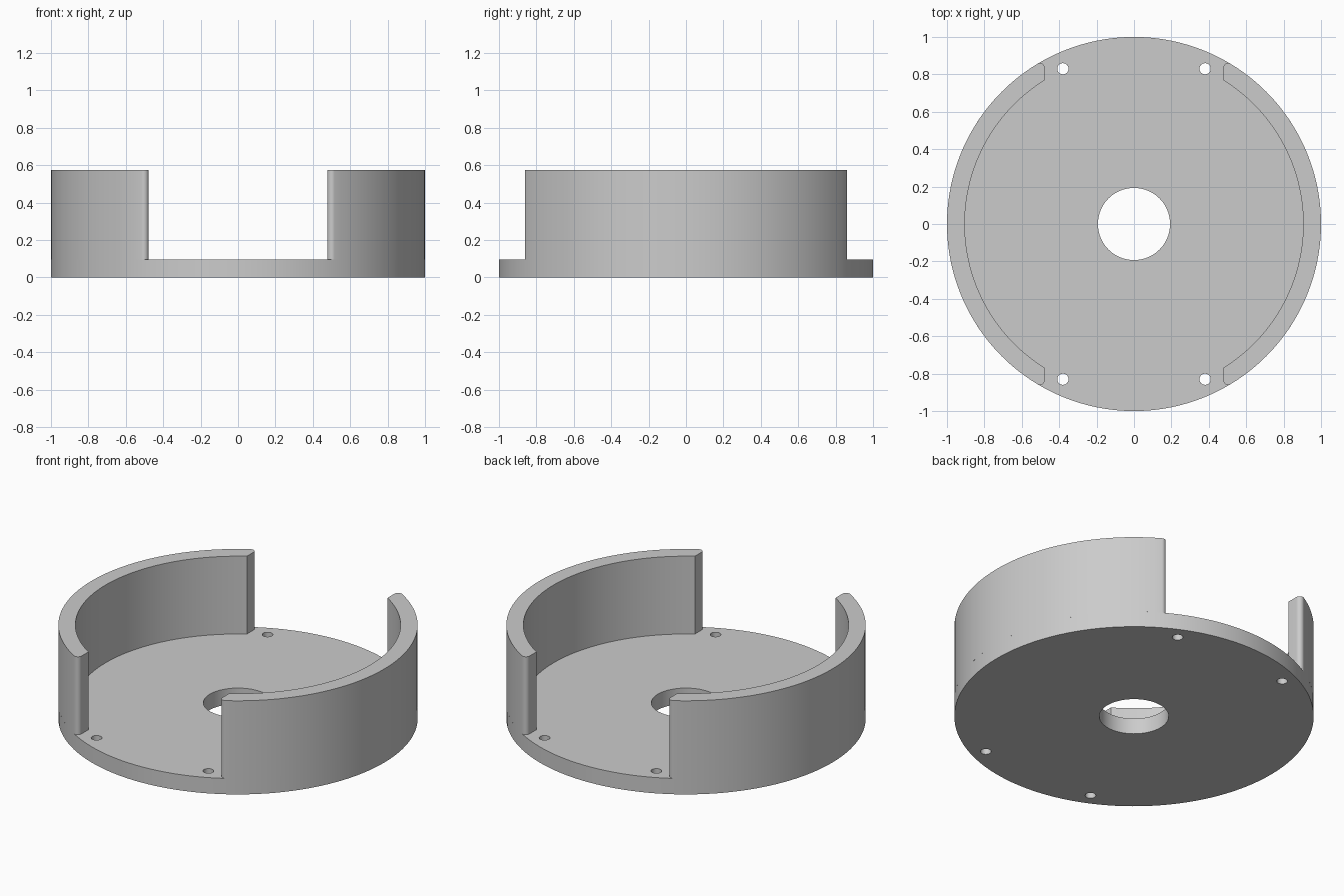
import bpy
import bmesh
from math import sin, cos, pi, sqrt, atan2, acos, radians

PLATE_TOP, WALL_TOP = 0.097, 0.575
OUTER, INNER = 1.0, 0.905
GAP, FILLET = 0.478, 0.025      # half width of the opening, rounding of the wall ends

cube = bpy.data.objects.get("Cube")
if cube:
    bpy.data.objects.remove(cube, do_unlink=True)

grey = bpy.data.materials.new("light grey plastic")
grey.use_nodes = True
colour = (0.6, 0.6, 0.6, 1)
grey.diffuse_color = colour
grey.node_tree.nodes["Principled BSDF"].inputs["Base Color"].default_value = colour


def arc(radius, start, end, steps, cx=0, cy=0):
    angles = [start + (end - start) * i / steps for i in range(steps + 1)]
    return [(cx + radius * cos(a), cy + radius * sin(a)) for a in angles]


def circle(radius, steps, cx=0, cy=0):
    return arc(radius, 0, 2 * pi, steps, cx, cy)[:-1]


def extrude_outlines(name, outlines, bottom, top):
    """Object made of closed outlines, each extruded into a solid."""
    bm = bmesh.new()
    for outline in outlines:
        face = bm.faces.new([bm.verts.new((x, y, bottom)) for x, y in outline])
        moved = bmesh.ops.extrude_face_region(bm, geom=[face], use_keep_orig=True)
        verts = [v for v in moved["geom"] if isinstance(v, bmesh.types.BMVert)]
        bmesh.ops.translate(bm, verts=verts, vec=(0, 0, top - bottom))
    bmesh.ops.recalc_face_normals(bm, faces=bm.faces)
    mesh = bpy.data.meshes.new(name)
    bm.to_mesh(mesh)
    bm.free()
    mesh.materials.append(grey)
    obj = bpy.data.objects.new(name, mesh)
    bpy.context.collection.objects.link(obj)
    return obj


def smooth(obj):
    bpy.ops.object.select_all(action="DESELECT")
    obj.select_set(True)
    bpy.context.view_layer.objects.active = obj
    bpy.ops.object.shade_smooth_by_angle(angle=radians(30))


# Base plate with a central bore and four screw holes
plate = extrude_outlines("base_plate", [circle(OUTER, 128)], 0, PLATE_TOP)
holes = [circle(0.193, 64)]
holes += [circle(0.03, 24, sx * 0.38, sy * 0.83) for sx in (-1, 1) for sy in (-1, 1)]
cutter = extrude_outlines("hole_cutter", holes, -0.1, PLATE_TOP + 0.1)
cutter.hide_render = True
cut = plate.modifiers.new("holes", "BOOLEAN")
cut.operation, cut.solver, cut.object = "DIFFERENCE", "EXACT", cutter
bpy.context.view_layer.objects.active = plate
plate.select_set(True)
bpy.ops.object.modifier_apply(modifier=cut.name)
bpy.data.objects.remove(cutter, do_unlink=True)
smooth(plate)

# Curved side walls, rounded at the outer corner of each end
fx = GAP + FILLET
fy = sqrt((OUTER - FILLET) ** 2 - fx ** 2)
outer_end = atan2(fy, fx)
inner_end = acos(GAP / INNER)
corner = arc(FILLET, pi, outer_end, 10, fx, fy)
profile = corner + arc(OUTER, outer_end, -outer_end, 48)[1:-1]
profile += [(x, -y) for x, y in reversed(corner)]
profile += arc(INNER, -inner_end, inner_end, 48)
for name, side in (("left_wall", 1), ("right_wall", -1)):
    smooth(extrude_outlines(name, [[(side * x, y) for x, y in profile]],
                            PLATE_TOP, WALL_TOP))
